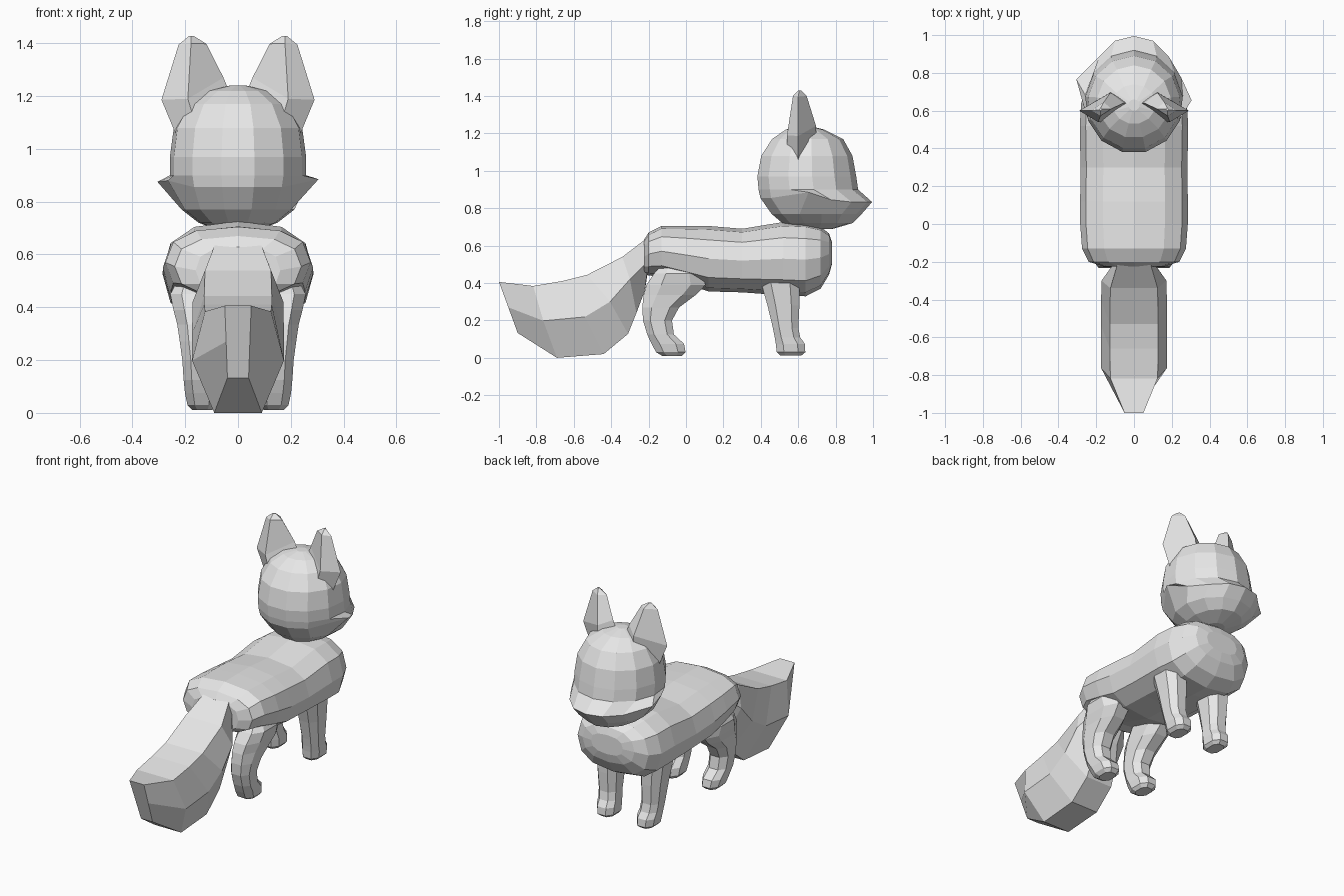
import bpy, bmesh, math
from mathutils import Vector

grey = bpy.data.materials.new("light_grey")
grey.diffuse_color = (0.8, 0.8, 0.8, 1)


def loft(name, rings):
    """Skin a list of equal-length point rings and cap both ends."""
    bm = bmesh.new()
    loops = [[bm.verts.new(p) for p in ring] for ring in rings]
    n = len(loops[0])
    for a, b in zip(loops, loops[1:]):
        for i in range(n):
            j = (i + 1) % n
            bm.faces.new((a[i], a[j], b[j], b[i]))
    bm.faces.new(loops[0])
    bm.faces.new(loops[-1])
    bmesh.ops.remove_doubles(bm, verts=bm.verts, dist=0.0005)
    bmesh.ops.recalc_face_normals(bm, faces=bm.faces)
    me = bpy.data.meshes.new(name)
    bm.to_mesh(me)
    bm.free()
    me.materials.append(grey)
    ob = bpy.data.objects.new(name, me)
    bpy.context.collection.objects.link(ob)
    return ob


def oval(n, power=1.0, start=0.0):
    """Unit oval; a power below 1 makes it boxier."""
    pts = []
    for i in range(n):
        a = start + 2 * math.pi * i / n
        c, s = math.cos(a), math.sin(a)
        pts.append((math.copysign(abs(c) ** power, c), math.copysign(abs(s) ** power, s)))
    return pts


# Body: boxy ovals along y (y, centre z, half height, half width)
body = [(-0.225, 0.54, 0.09, 0.16), (-0.20, 0.555, 0.115, 0.24), (-0.13, 0.57, 0.135, 0.275),
        (0.0, 0.55, 0.156, 0.285), (0.12, 0.53, 0.175, 0.285), (0.30, 0.52, 0.17, 0.283),
        (0.52, 0.53, 0.196, 0.287), (0.64, 0.525, 0.196, 0.28), (0.72, 0.535, 0.165, 0.245),
        (0.765, 0.555, 0.11, 0.18), (0.78, 0.56, 0.06, 0.11)]
loft("body", [[(hx * c, y, z + hz * s) for c, s in oval(12, 0.8)] for y, z, hz, hx in body])

# Head: thirteen-sided rings (z, back y, front y, half width), with a vertex at the nose
SIDES = 13


def head_ring(z, yb, yf, rx):
    return [Vector((rx * math.sin(a), (yb + yf) / 2 + (yf - yb) / 2 * math.cos(a), z))
            for a in (2 * math.pi * k / SIDES for k in range(SIDES))]


upper = [(1.24, 0.60, 0.66, 0.03), (1.22, 0.53, 0.74, 0.115), (1.17, 0.455, 0.84, 0.195),
         (1.08, 0.395, 0.89, 0.245), (0.97, 0.374, 0.91, 0.26), (0.90, 0.38, 0.92, 0.26)]
lower = [(0.77, 0.45, 0.94, 0.215), (0.72, 0.51, 0.89, 0.15), (0.688, 0.62, 0.78, 0.06)]
# Muzzle ridge with pointed cheek tufts
ridge = head_ring(0.855, 0.39, 0.91, 0.25)
for k, (x, y, z) in enumerate([(0, 0.995, 0.833), (0.10, 0.97, 0.833), (0.185, 0.885, 0.833),
                               (0.25, 0.775, 0.845)]):
    ridge[k] = Vector((x, y, z))
    ridge[-k % SIDES] = Vector((-x, y, z))
ridge[4] = Vector((0.305, 0.655, 0.885))
ridge[SIDES - 3] = Vector((-0.305, 0.765, 0.875))
ridge[SIDES - 4] = Vector((-0.265, 0.62, 0.88))
loft("head", [head_ring(*r) for r in upper] + [ridge] + [head_ring(*r) for r in lower])

# Ears: rings of outer, back, inner and front points
ear = [[(0.225, 0.60, 1.03), (0.16, 0.54, 1.09), (0.03, 0.64, 1.21), (0.12, 0.70, 1.13)],
       [(0.29, 0.60, 1.186), (0.19, 0.54, 1.19), (0.055, 0.64, 1.27), (0.125, 0.695, 1.24)],
       [(0.225, 0.60, 1.395), (0.178, 0.572, 1.40), (0.12, 0.61, 1.398), (0.16, 0.645, 1.40)],
       [(0.185, 0.605, 1.428), (0.178, 0.60, 1.428), (0.168, 0.61, 1.428), (0.175, 0.617, 1.428)]]

# Legs: rounded sections (z, rear y, front y, inner x, outer x)
front_leg = [(0.46, 0.40, 0.61, 0.08, 0.22), (0.40, 0.395, 0.615, 0.075, 0.235),
             (0.28, 0.43, 0.612, 0.08, 0.222), (0.16, 0.46, 0.605, 0.085, 0.21),
             (0.11, 0.47, 0.615, 0.08, 0.205), (0.075, 0.475, 0.64, 0.075, 0.203),
             (0.03, 0.48, 0.643, 0.078, 0.195), (0.012, 0.50, 0.62, 0.095, 0.175)]
hind_leg = [(0.49, -0.14, 0.04, 0.10, 0.24), (0.45, -0.18, 0.09, 0.08, 0.262),
            (0.39, -0.222, 0.115, 0.075, 0.25), (0.335, -0.236, 0.06, 0.075, 0.235),
            (0.27, -0.24, -0.03, 0.08, 0.225), (0.20, -0.235, -0.07, 0.08, 0.215),
            (0.125, -0.212, -0.06, 0.08, 0.21), (0.075, -0.19, -0.005, 0.075, 0.205),
            (0.03, -0.165, 0.003, 0.078, 0.195), (0.01, -0.13, -0.02, 0.095, 0.175)]


def leg_rings(sections, side):
    return [[(side * ((xi + xo) / 2 + (xo - xi) / 2 * c), (y0 + y1) / 2 + (y1 - y0) / 2 * s, z)
             for c, s in oval(8, 0.8, math.pi / 8)] for z, y0, y1, xi, xo in sections]


for side, label in ((-1, "left"), (1, "right")):
    loft(label + "_ear", [[(side * x, y, z) for x, y, z in ring] for ring in ear])
    loft(label + "_front_leg", leg_rings(front_leg, side))
    loft(label + "_hind_leg", leg_rings(hind_leg, side))

# Tail: six-sided sections, (half width, y, z) for top, middle and bottom
tail = [[(0.075, -0.17, 0.67), (0.10, -0.20, 0.52), (0.06, -0.22, 0.36)],
        [(0.125, -0.34, 0.54), (0.172, -0.30, 0.42), (0.085, -0.265, 0.24)],
        [(0.128, -0.53, 0.443), (0.174, -0.406, 0.30), (0.09, -0.31, 0.128)],
        [(0.128, -0.66, 0.411), (0.174, -0.54, 0.219), (0.092, -0.44, 0.02)],
        [(0.125, -0.817, 0.384), (0.174, -0.763, 0.198), (0.09, -0.69, 0.0)],
        [(0.05, -1.0, 0.406), (0.045, -0.95, 0.27), (0.04, -0.90, 0.133)]]
loft("tail", [[(x, y, z) for x, y, z in r] + [(-x, y, z) for x, y, z in reversed(r)] for r in tail])
